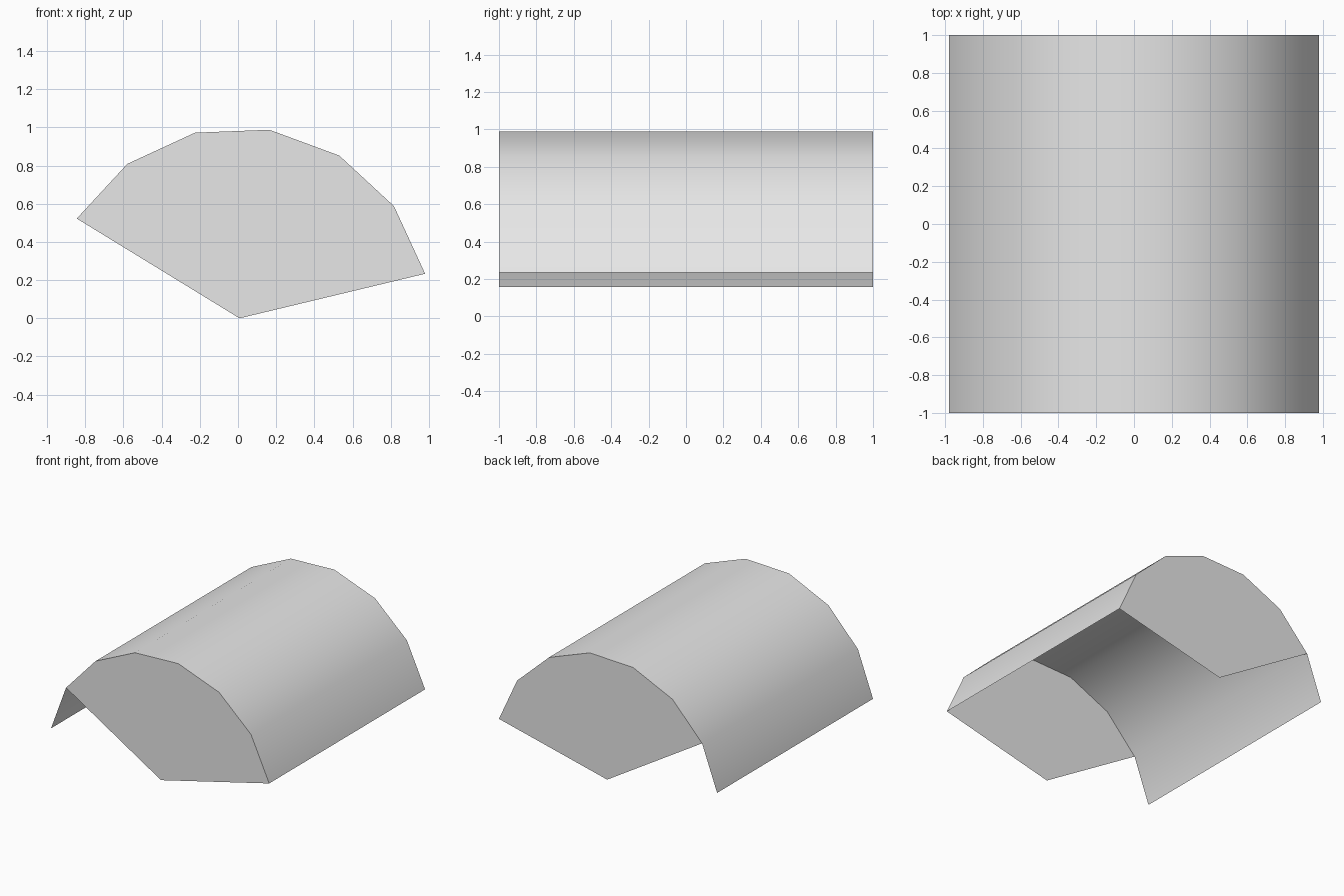
import bpy
import bmesh
from math import cos, sin, radians

cube = bpy.data.objects.get("Cube")
if cube:
    bpy.data.objects.remove(cube, do_unlink=True)

RADIUS = 1.0
HALF_LENGTH = 1.0
START = 13.5           # angle of the lowest edge on the +x side
STEP = 22.5            # a sixteenth of a turn
AXIS_X = 0.008         # shifts the uneven arc to the centre

grey = bpy.data.materials.new("plain_grey")
grey.use_nodes = True
colour = (0.8, 0.8, 0.8, 1.0)
grey.diffuse_color = colour
grey.node_tree.nodes["Principled BSDF"].inputs["Base Color"].default_value = colour


def arc(segments, y):
    """Points along the arc at depth y, from +x over the top to -x."""
    angles = [radians(START + STEP * i) for i in range(segments + 1)]
    return [(AXIS_X + RADIUS * cos(a), y, RADIUS * sin(a)) for a in angles]


def finish(name, bm):
    mesh = bpy.data.meshes.new(name)
    bm.to_mesh(mesh)
    bm.free()
    mesh.materials.append(grey)
    obj = bpy.data.objects.new(name, mesh)
    bpy.context.collection.objects.link(obj)
    return obj


# Curved roof: an open sheet, one segment longer than the end walls
bm = bmesh.new()
front = [bm.verts.new(p) for p in arc(7, -HALF_LENGTH)]
back = [bm.verts.new(p) for p in arc(7, HALF_LENGTH)]
for i in range(7):
    face = bm.faces.new((front[i], back[i], back[i + 1], front[i + 1]))
    face.smooth = True
finish("curved_roof", bm)

# End walls: flat fans that meet at the axis
for name, side in (("front_wall", -1), ("back_wall", 1)):
    y = side * HALF_LENGTH
    bm = bmesh.new()
    ring = [bm.verts.new(p) for p in [(AXIS_X, y, 0)] + arc(6, y)]
    face = bm.faces.new(ring)
    if side > 0:
        face.normal_flip()
    finish(name, bm)
